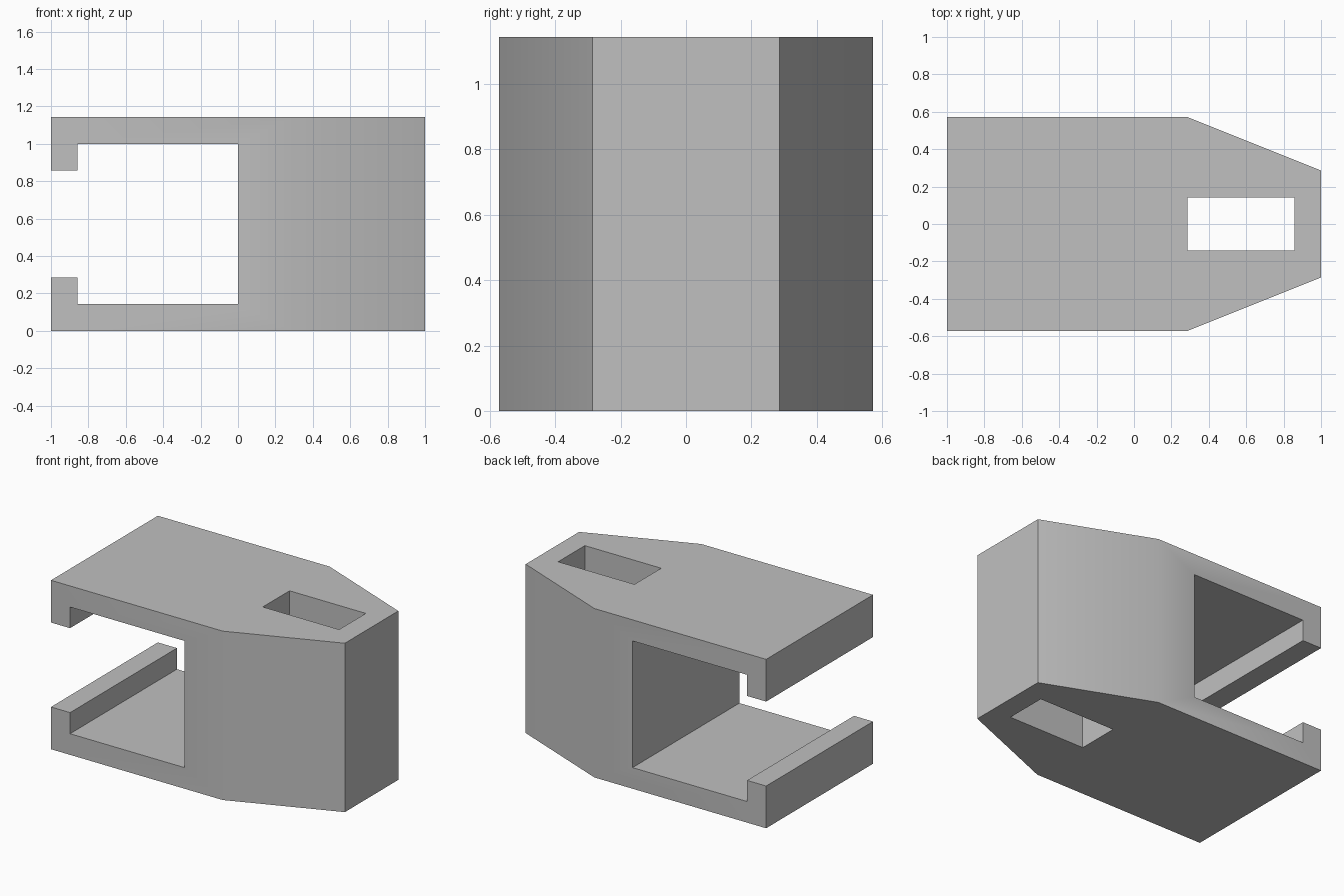
import bpy
import bmesh
from mathutils import Vector

cube = bpy.data.objects.get("Cube")
if cube:
    bpy.data.objects.remove(cube, do_unlink=True)

U = 1 / 7  # design module: the block is 14 x 8 x 8 modules

grey = bpy.data.materials.new("light_grey")
grey.use_nodes = True
grey.diffuse_color = (0.53, 0.53, 0.53, 1)
grey.node_tree.nodes["Principled BSDF"].inputs["Base Color"].default_value = (0.53, 0.53, 0.53, 1)


def prism(name, points, offset):
    """Extrude a flat outline, given in modules, along an offset."""
    bm = bmesh.new()
    face = bm.faces.new([bm.verts.new(Vector(p) * U) for p in points])
    new = bmesh.ops.extrude_face_region(bm, geom=[face])["geom"]
    verts = [g for g in new if isinstance(g, bmesh.types.BMVert)]
    bmesh.ops.translate(bm, verts=verts, vec=Vector(offset) * U)
    bmesh.ops.recalc_face_normals(bm, faces=bm.faces)
    mesh = bpy.data.meshes.new(name)
    bm.to_mesh(mesh)
    bm.free()
    mesh.materials.append(grey)
    obj = bpy.data.objects.new(name, mesh)
    bpy.context.collection.objects.link(obj)
    return obj


# Block with a tapered nose, outlined in plan
half = [(-7, 4), (2, 4), (7, 2)]
outline = [(x, -y, 0) for x, y in half] + [(x, y, 0) for x, y in reversed(half)]
body = prism("clip_body", outline, (0, 0, 8))

# Channel across the body, narrowed by the two lips at its mouth
upper = [(-8, 2), (-6, 2), (-6, 3), (0, 3)]
channel = [(x, -5, 4 + z) for x, z in upper] + [(x, -5, 4 - z) for x, z in reversed(upper)]
channel_cutter = prism("channel_cutter", channel, (0, 10, 0))

# Vertical slot through the nose
slot = [(2, -1, -1), (6, -1, -1), (6, 1, -1), (2, 1, -1)]
slot_cutter = prism("slot_cutter", slot, (0, 0, 10))

bpy.ops.object.select_all(action="DESELECT")
body.select_set(True)
bpy.context.view_layer.objects.active = body
for cutter in (channel_cutter, slot_cutter):
    cutter.hide_render = True
    cut = body.modifiers.new(cutter.name, "BOOLEAN")
    cut.operation = "DIFFERENCE"
    cut.solver = "EXACT"
    cut.object = cutter
    bpy.ops.object.modifier_apply(modifier=cut.name)
    bpy.data.objects.remove(cutter, do_unlink=True)

# Soft blend into the taper, crisp everywhere else
bpy.ops.object.shade_smooth_by_angle()
